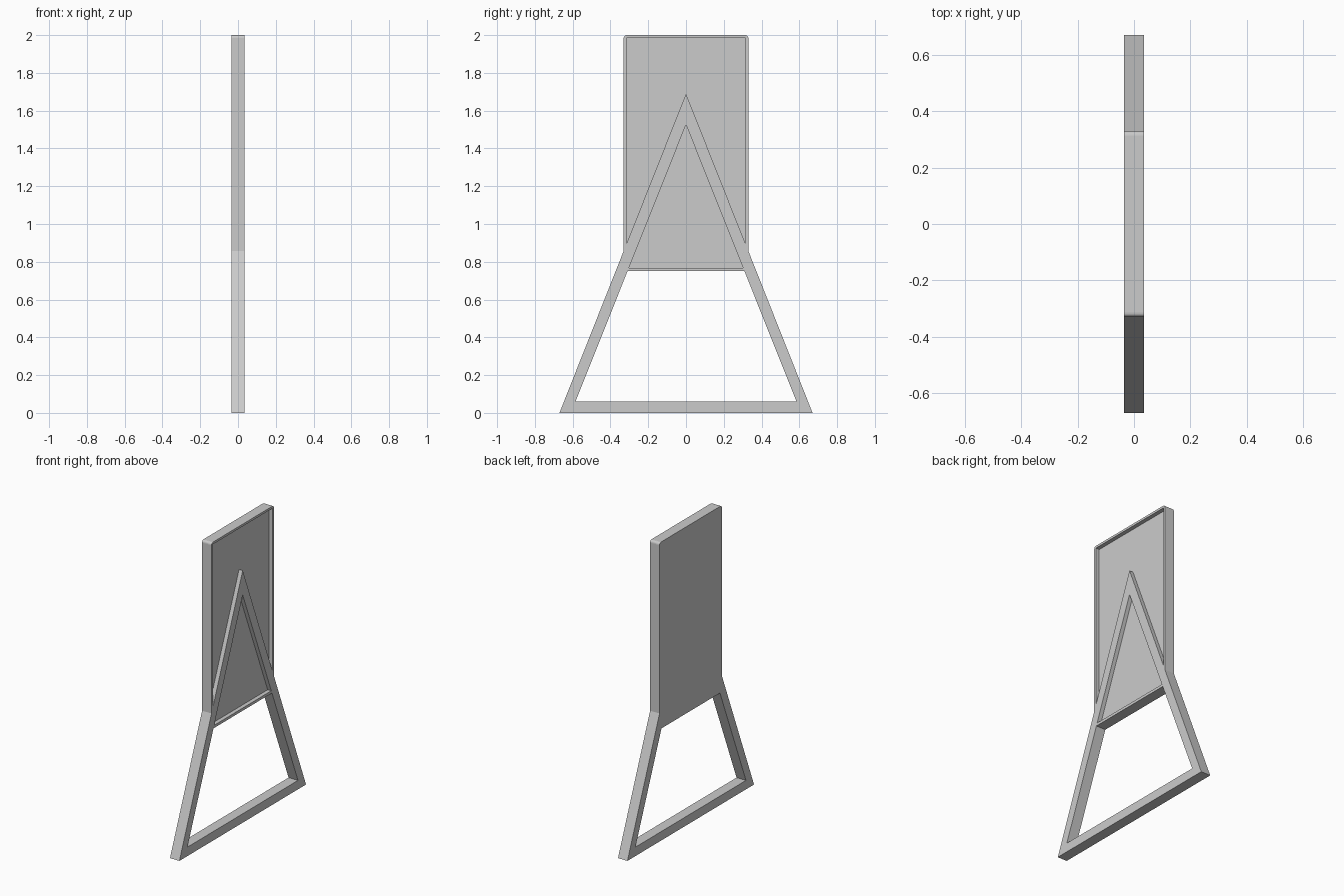
import bpy
import bmesh
from math import cos, sin, pi

HALF = 0.035          # half thickness of the whole stand
RECESS = 0.027        # depth of the panel face below the rim

cube = bpy.data.objects.get("Cube")
if cube:
    bpy.data.objects.remove(cube, do_unlink=True)

grey = bpy.data.materials.new("plain grey")
grey.use_nodes = True
colour = (0.6, 0.6, 0.6, 1)
grey.diffuse_color = colour
grey.node_tree.nodes["Principled BSDF"].inputs["Base Color"].default_value = colour


def rounded_rect(half_y, z0, z1, radius, steps=4):
    """Outline in the y-z plane, anticlockwise from the upper right corner."""
    corners = [(half_y, z1, 0), (-half_y, z1, 1), (-half_y, z0, 2), (half_y, z0, 3)]
    points = []
    for y, z, turn in corners:
        cy = y - radius if y > 0 else y + radius
        cz = z - radius if z == z1 else z + radius
        for i in range(steps + 1):
            a = (turn + i / steps) * pi / 2
            points.append((cy + radius * cos(a), cz + radius * sin(a)))
    return points


def triangle(half_y, base, apex):
    return [(0, apex), (-half_y, base), (half_y, base)]


def prism(name, outer, x0, x1, inner=None):
    """Extrude an outline along x, with an optional opening of equal point count."""
    bm = bmesh.new()

    def ring(points, x):
        return [bm.verts.new((x, y, z)) for y, z in points]

    def bridge(a, b):
        for i in range(len(a)):
            j = (i + 1) % len(a)
            bm.faces.new((a[i], a[j], b[j], b[i]))

    back, front = ring(outer, x0), ring(outer, x1)
    bridge(back, front)
    if inner:
        hole_back, hole_front = ring(inner, x0), ring(inner, x1)
        bridge(hole_front, hole_back)
        bridge(front, hole_front)
        bridge(hole_back, back)
    else:
        bm.faces.new(front)
        bm.faces.new(back[::-1])
    bmesh.ops.remove_doubles(bm, verts=bm.verts, dist=0.0001)
    bmesh.ops.recalc_face_normals(bm, faces=bm.faces)
    mesh = bpy.data.meshes.new(name)
    bm.to_mesh(mesh)
    bm.free()
    mesh.materials.append(grey)
    obj = bpy.data.objects.new(name, mesh)
    bpy.context.collection.objects.link(obj)
    return obj


panel_outline = rounded_rect(0.33, 0.75, 2.0, 0.016)
panel_opening = rounded_rect(0.315, 0.768, 1.985, 0)

# Back plate, and the raised rim around its face
prism("panel", panel_outline, -HALF, HALF - RECESS)
prism("panel_rim", panel_outline, HALF - RECESS, HALF, panel_opening)

# Triangular stand frame running through the panel
prism("stand_frame", triangle(0.67, 0, 1.69), -HALF, HALF, triangle(0.585, 0.06, 1.525))
